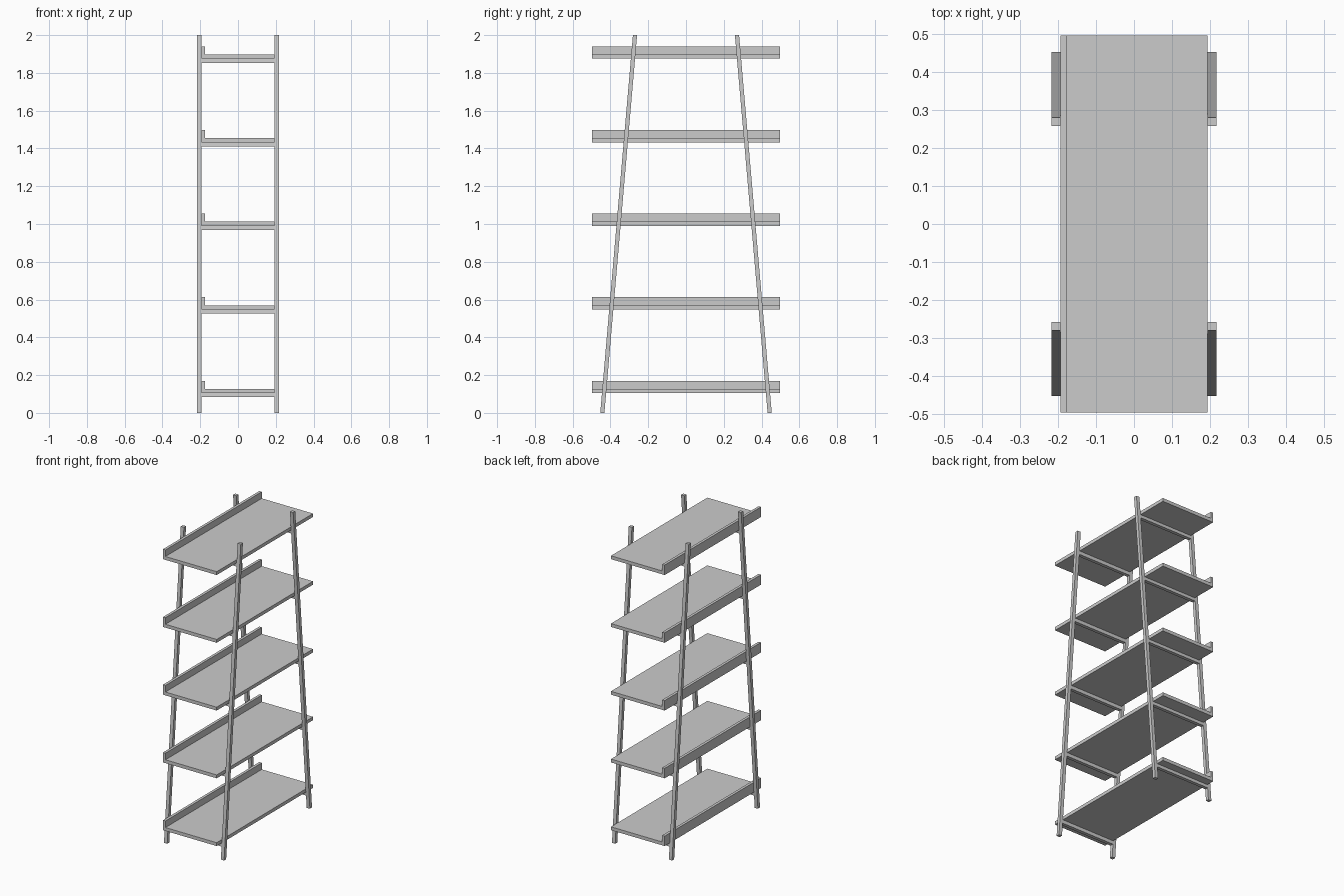
import bpy
import bmesh

cube = bpy.data.objects.get("Cube")
if cube:
    bpy.data.objects.remove(cube, do_unlink=True)

grey = bpy.data.materials.new("plain grey")
grey.use_nodes = True
colour = (0.6, 0.6, 0.6, 1)
grey.diffuse_color = colour
grey.node_tree.nodes["Principled BSDF"].inputs["Base Color"].default_value = colour

HEIGHT = 2.0
SHELF_X, SHELF_Y = 0.194, 0.497    # half sizes of a shelf
BOARD = 0.022                      # thickness of boards and bars
LIP = 0.065                        # lip height, board included
FIRST, STEP, COUNT = 0.105, 0.4425, 5
FOOT_Y, TOP_Y = 0.443, 0.27        # leg centre at floor and top


def leg_y(z):
    return FOOT_Y + (TOP_Y - FOOT_Y) * z / HEIGHT


def finish(name, bm):
    bmesh.ops.recalc_face_normals(bm, faces=bm.faces)
    mesh = bpy.data.meshes.new(name)
    bm.to_mesh(mesh)
    bm.free()
    mesh.materials.append(grey)
    obj = bpy.data.objects.new(name, mesh)
    bpy.context.collection.objects.link(obj)
    return obj


def leaning_bar(name, x0, x1, z0, z1, side):
    """Bar with level ends whose y position follows the slope of the legs."""
    bm = bmesh.new()
    bmesh.ops.create_cube(bm, size=1)
    for v in bm.verts:
        z = z1 if v.co.z > 0 else z0
        v.co = (x1 if v.co.x > 0 else x0, side * leg_y(z) + v.co.y * BOARD, z)
    return finish(name, bm)


def shelf(name, z):
    """L-shaped profile, board plus lip, extruded along y."""
    lip_x = -SHELF_X + 0.018
    profile = [(-SHELF_X, z), (SHELF_X, z), (SHELF_X, z + BOARD),
               (lip_x, z + BOARD), (lip_x, z + LIP), (-SHELF_X, z + LIP)]
    bm = bmesh.new()
    face = bm.faces.new([bm.verts.new((x, -SHELF_Y, h)) for x, h in profile])
    ends = bmesh.ops.extrude_face_region(bm, geom=[face])["geom"]
    verts = [g for g in ends if isinstance(g, bmesh.types.BMVert)]
    bmesh.ops.translate(bm, verts=verts, vec=(0, 2 * SHELF_Y, 0))
    return finish(name, bm)


# Four leaning legs, outside the shelf edges
for side, end in ((-1, "front"), (1, "back")):
    for flip, hand in ((1, "left"), (-1, "right")):
        inner, outer = flip * SHELF_X, flip * (SHELF_X + 0.023)
        leaning_bar(f"{end}_{hand}_leg", min(inner, outer), max(inner, outer),
                    0, HEIGHT, side)

# Shelves, each resting on two crossbars between the legs
for i in range(COUNT):
    z = FIRST + i * STEP
    shelf(f"shelf_{i + 1}", z)
    for side, end in ((-1, "front"), (1, "back")):
        leaning_bar(f"{end}_crossbar_{i + 1}", -SHELF_X, SHELF_X, z - BOARD, z, side)
